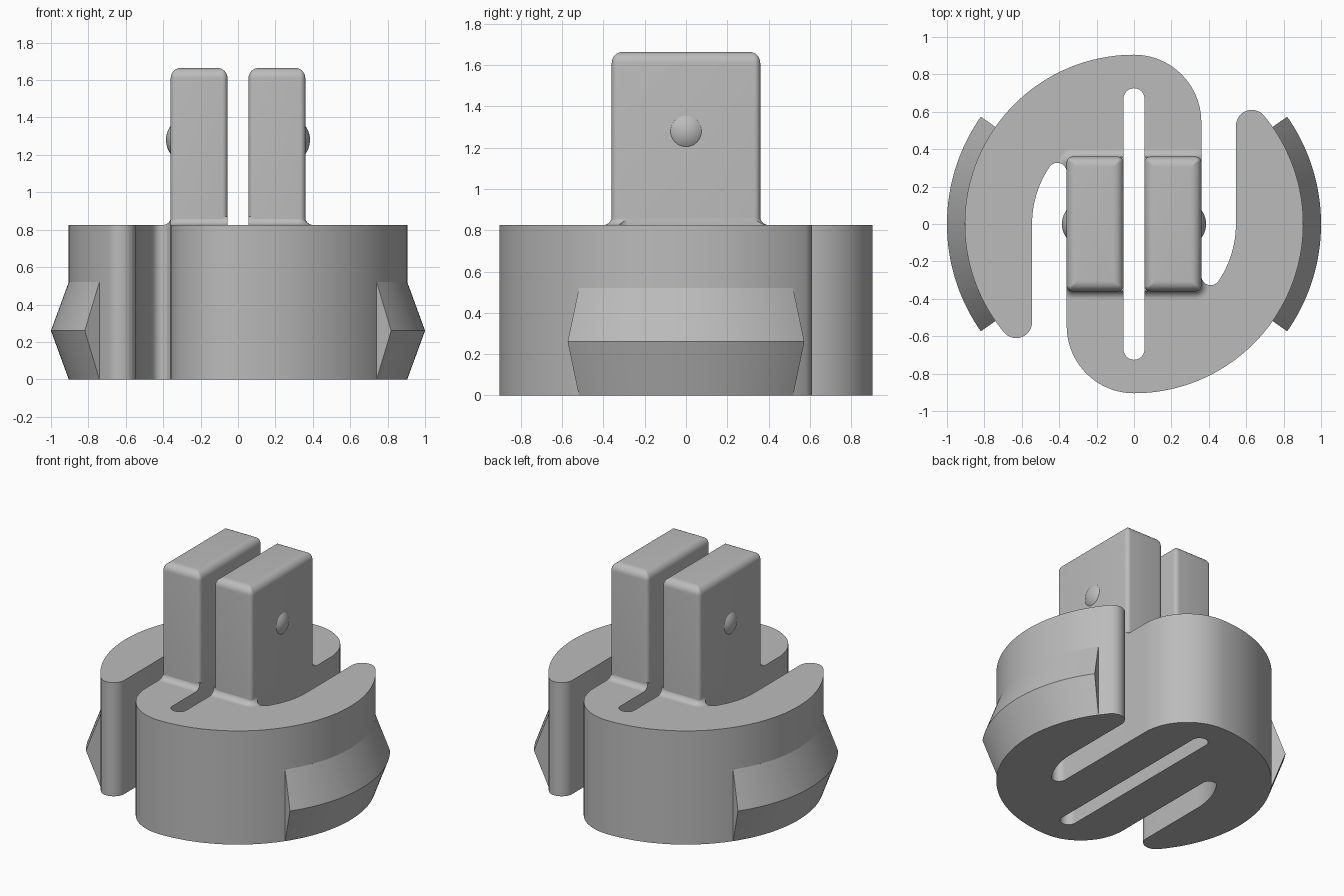
import bpy, bmesh
from math import sin, cos, pi, radians, asin, acos, sqrt

cube = bpy.data.objects.get("Cube")
if cube:
    bpy.data.objects.remove(cube, do_unlink=True)

grey = bpy.data.materials.new("plain grey")
grey.use_nodes = True
grey.diffuse_color = (0.5, 0.5, 0.5, 1)
grey.node_tree.nodes["Principled BSDF"].inputs["Base Color"].default_value = (0.5, 0.5, 0.5, 1)

BASE_H, TOP_Z = 0.825, 1.665
R_OUT, R_IN = 0.905, 0.545     # rim and inner channel radii
HALF, SLOT = 0.36, 0.056       # half width of the block, half width of the slot


def arc(cx, cy, r, a0, a1, n):
    return [(cx + r * cos(a0 + (a1 - a0) * i / n), cy + r * sin(a0 + (a1 - a0) * i / n))
            for i in range(n + 1)]


def loft(name, loops):
    """Skin a list of equal-length closed loops and cap both ends."""
    bm = bmesh.new()
    rings = [[bm.verts.new(p) for p in loop] for loop in loops]
    n = len(rings[0])
    for a, b in zip(rings, rings[1:]):
        for i in range(n):
            j = (i + 1) % n
            bm.faces.new((a[i], a[j], b[j], b[i]))
    bm.faces.new(rings[0][::-1])
    bm.faces.new(rings[-1])
    bmesh.ops.recalc_face_normals(bm, faces=bm.faces)
    mesh = bpy.data.meshes.new(name)
    bm.to_mesh(mesh)
    bm.free()
    mesh.materials.append(grey)
    obj = bpy.data.objects.new(name, mesh)
    bpy.context.collection.objects.link(obj)
    return obj


def prism(name, outline, z0, z1):
    return loft(name, [[(x, y, z) for x, y in outline] for z in (z0, z1)])


def activate(obj):
    bpy.ops.object.select_all(action="DESELECT")
    obj.select_set(True)
    bpy.context.view_layer.objects.active = obj


def boolean(obj, cutter, operation):
    activate(obj)
    mod = obj.modifiers.new("cut", "BOOLEAN")
    mod.object, mod.operation, mod.solver = cutter, operation, "EXACT"
    bpy.ops.object.modifier_apply(modifier=mod.name)


def smooth(obj, angle=28):
    activate(obj)
    bpy.ops.object.shade_smooth_by_angle(angle=radians(angle))


def rounded_rect(x0, x1, y0, y1, r, z):
    pts = []
    for k, (cx, cy) in enumerate([(x1 - r, y1 - r), (x0 + r, y1 - r),
                                  (x0 + r, y0 + r), (x1 - r, y0 + r)]):
        pts += arc(cx, cy, r, k * pi / 2, (k + 1) * pi / 2, 6)
    return [(x, y, z) for x, y in pts]


# Base outline: one hooked half, repeated with a half turn
tip_r, root_r = 0.085, 0.05
tip_x = R_IN + tip_r
tip_a = acos(tip_x / (R_OUT - tip_r))
tip_y = (R_OUT - tip_r) * sin(tip_a)
root_x = HALF + root_r
root_y = -sqrt((R_IN - root_r) ** 2 - root_x ** 2)
root_a = asin(root_y / (R_IN - root_r))
nose_y = -(R_OUT - HALF)
half = arc(0, nose_y, HALF, pi, 1.5 * pi, 20)
half += arc(0, 0, R_OUT, -pi / 2, tip_a, 64)[1:]
half += arc(tip_x, tip_y, tip_r, tip_a, pi, 16)[1:]
half += arc(0, 0, R_IN, 0, root_a, 16)
half += arc(root_x, root_y, root_r, root_a, -pi, 12)[1:]
outline = half + [(-x, -y) for x, y in half]

# Long slot through the middle
slot_y = 0.67
slot = arc(0, slot_y, SLOT, 0, pi, 16) + arc(0, -slot_y, SLOT, pi, 2 * pi, 16)
slot_cutter = prism("slot_cutter", slot, -0.1, 1.0)
outline_cutter = prism("outline_cutter", outline, 0.5, 1.0)

base = prism("hooked_base", outline, 0, BASE_H)
boolean(base, slot_cutter, "DIFFERENCE")
smooth(base)

# Concave fillet around the foot of the prongs, kept only above the base
fillet_r, loops = 0.045, []
for i in range(9):
    t = i / 8 * pi / 2
    h = HALF - 0.002 + fillet_r * (1 - sin(t))
    loops.append(rounded_rect(-h, h, -h, h, h - HALF + 0.034,
                              BASE_H + fillet_r * (1 - cos(t))))
fillet = loft("prong_fillet", loops)
boolean(fillet, outline_cutter, "INTERSECT")
boolean(fillet, slot_cutter, "DIFFERENCE")
smooth(fillet)

for cutter in (slot_cutter, outline_cutter):
    bpy.data.objects.remove(cutter, do_unlink=True)

for side, s in (("left", 1), ("right", -1)):
    # Upright prong with rounded corners and top rim
    corner, rim = 0.03, 0.055
    x0, x1 = sorted((s * SLOT, s * HALF))
    loops = [rounded_rect(x0, x1, -HALF, HALF, corner, BASE_H)]
    for i in range(9):
        t = i / 8 * pi / 2
        d = rim * (1 - cos(t))
        loops.append(rounded_rect(x0 + d, x1 - d, d - HALF, HALF - d,
                                  max(corner - d, 0.004), TOP_Z - rim + rim * sin(t)))
    smooth(loft(side + "_prong", loops))

    # Shallow round bump on the outer face of the prong
    bpy.ops.mesh.primitive_uv_sphere_add(segments=48, ring_count=32, radius=0.125,
                                         location=(s * 0.26, 0, 1.28),
                                         rotation=(0, pi / 2, 0))
    bump = bpy.context.object
    bump.name = side + "_bump"
    bump.data.materials.append(grey)
    smooth(bump)

    # Pointed ridge along the outer rim
    profile = [(0.88, 0), (R_OUT, 0), (1, 0.26), (R_OUT, 0.52), (0.88, 0.52)]
    loops = []
    for i in range(41):
        a = radians(-35 + 70 * i / 40)
        loops.append([(s * r * cos(a), s * r * sin(a), z) for r, z in profile])
    smooth(loft(side + "_ridge", loops))
